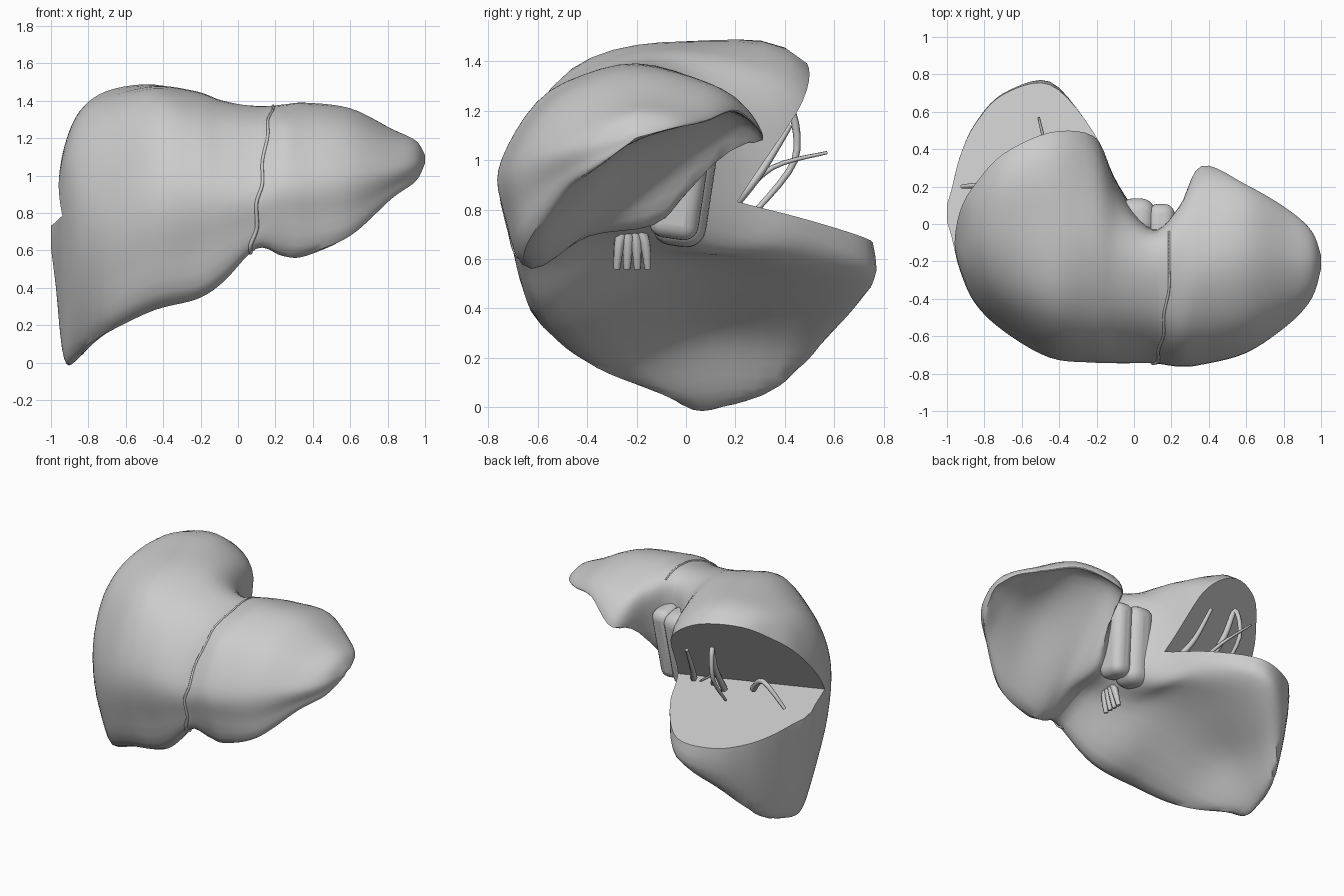
import bpy, bmesh, math
from mathutils import Vector

cube = bpy.data.objects.get("Cube")
if cube:
    bpy.data.objects.remove(cube)

grey = bpy.data.materials.new("light_grey")
grey.use_nodes = True
grey.diffuse_color = (0.6, 0.6, 0.6, 1)
grey.node_tree.nodes["Principled BSDF"].inputs["Base Color"].default_value = (0.6, 0.6, 0.6, 1)
STEPS = 5


def spline(points, closed):
    """Smooth curve through the given points."""
    count = len(points)
    pick = (lambda i: points[i % count]) if closed else (lambda i: points[max(0, min(count - 1, i))])
    result = []
    for i in range(count if closed else count - 1):
        a, b, c, d = (pick(i + k) for k in (-1, 0, 1, 2))
        for s in range(STEPS):
            t = s / STEPS
            result.append(b + (c - a) * t / 2 + (a * 2 - b * 5 + c * 4 - d) * t * t / 2
                          + (b * 3 - a - c * 3 + d) * t ** 3 / 2)
    return result if closed else result + [points[-1]]


def section(x, *outline):
    return [Vector((x, y, z)) for y, z in outline]


def shrink(source, x, y, z, factor):
    """Smaller copy of a section, used to round off an end."""
    centre = Vector((source[0].x, y, z))
    moved = [centre.lerp(p, factor) for p in source]
    return [Vector((x, p.y, p.z)) for p in moved]


def mesh_object(name, bm):
    bmesh.ops.recalc_face_normals(bm, faces=bm.faces)
    mesh = bpy.data.meshes.new(name)
    bm.to_mesh(mesh)
    bm.free()
    obj = bpy.data.objects.new(name, mesh)
    bpy.context.collection.objects.link(obj)
    mesh.materials.append(grey)
    return obj


def smooth(obj):
    bpy.ops.object.select_all(action='DESELECT')
    obj.select_set(True)
    bpy.context.view_layer.objects.active = obj
    bpy.ops.object.shade_smooth_by_angle(angle=math.radians(40))


def loft(name, rings):
    bm = bmesh.new()
    rows = [[bm.verts.new(p) for p in ring] for ring in rings]
    n = len(rows[0])
    for low, high in zip(rows, rows[1:]):
        for i in range(n):
            j = (i + 1) % n
            bm.faces.new((low[i], low[j], high[j], high[i]))
    bm.faces.new(rows[0])
    bm.faces.new(rows[-1])
    return mesh_object(name, bm)


def tube(name, points, radius):
    curve = bpy.data.curves.new(name, 'CURVE')
    curve.dimensions = '3D'
    curve.bevel_depth = radius
    curve.bevel_resolution = 1
    curve.use_fill_caps = True
    path = spline([Vector(p) for p in points], False)
    line = curve.splines.new('POLY')
    line.points.add(len(path) - 1)
    for k, p in enumerate(path):
        line.points[k].co = (*p, 1)
        line.points[k].radius = 1.2 - 0.7 * k / len(path)
    curve.materials.append(grey)
    obj = bpy.data.objects.new(name, curve)
    bpy.context.collection.objects.link(obj)


def rounded_block(name, centre, size, tilt):
    bpy.ops.mesh.primitive_cube_add(size=1, location=centre, rotation=tilt)
    obj = bpy.context.object
    obj.name = name
    for v in obj.data.vertices:
        v.co = Vector(c * s for c, s in zip(v.co, size))
    bevel = obj.modifiers.new("rounding", 'BEVEL')
    bevel.width = min(size) * 0.4
    bevel.segments = 5
    obj.data.materials.append(grey)
    smooth(obj)


# Cross-sections (y, z): lower front rim, up the front, over the dome, down the back, underside
right = [
    section(-.93, (-.02, .08), (-.2, .5), (-.25, .85), (-.18, 1.08), (0, 1.15), (.17, 1.08),
            (.36, .75), (.28, .22), (.12, .04)),
    section(-.85, (-.12, .07), (-.36, .45), (-.42, .85), (-.28, 1.18), (-.03, 1.33), (.23, 1.26),
            (.53, .72), (.42, .14), (.16, .04)),
    section(-.7, (-.36, .16), (-.53, .48), (-.56, .85), (-.37, 1.26), (0, 1.43), (.4, 1.37),
            (.69, .68), (.57, .29), (.1, .29)),
    section(-.45, (-.5, .28), (-.67, .58), (-.7, .95), (-.45, 1.37), (0, 1.48), (.49, 1.39),
            (.74, .7), (.67, .5), (.05, .45)),
    section(-.22, (-.55, .34), (-.69, .62), (-.73, .95), (-.5, 1.31), (-.05, 1.45), (.45, 1.28),
            (.5, .8), (.4, .62), (-.05, .57)),
]
middle = [
    section(-.08, (-.59, .43), (-.71, .68), (-.73, .95), (-.5, 1.28), (-.15, 1.4), (.12, 1.27),
            (.2, .95), (.15, .66), (-.2, .62)),
    section(.1, (-.64, .61), (-.72, .75), (-.73, .95), (-.53, 1.25), (-.25, 1.37), (-.06, 1.31),
            (-.03, 1.05), (-.07, .78), (-.36, .71)),
    section(.24, (-.63, .57), (-.74, .8), (-.745, 1), (-.55, 1.28), (-.2, 1.38), (.05, 1.3),
            (.08, 1.12), (-.06, .79), (-.38, .7)),
]
left = [
    section(.36, (-.62, .57), (-.73, .8), (-.735, 1), (-.54, 1.27), (-.2, 1.39), (.18, 1.26),
            (.31, 1.08), (.17, 1.12), (-.25, .85)),
    section(.6, (-.6, .68), (-.67, .83), (-.675, 1.02), (-.5, 1.25), (-.2, 1.36), (.1, 1.3),
            (.21, 1.2), (.1, 1.19), (-.25, 1.02)),
    section(.82, (-.47, .88), (-.52, .94), (-.535, 1.04), (-.4, 1.18), (-.2, 1.25), (0, 1.22),
            (.08, 1.16), (0, 1.14), (-.24, 1.06)),
]
start = shrink(right[0], -.975, .06, .7, .42)
tip = shrink(left[-1], .95, -.2, 1.1, .58)
stations = [shrink(start, -1, .06, .72, .35), start] + right + middle + left + [tip, shrink(tip, 1, -.2, 1.09, .2)]
columns = [spline(list(column), False) for column in zip(*stations)]
rings = [spline(list(ring), True) for ring in zip(*columns)]
seam = STEPS * 8 + 1

# Lobes, split along the front ligament
right_lobe = loft("right_lobe", rings[:seam + 1])
left_lobe = loft("left_lobe", rings[seam:])

# Wedge-shaped opening at the back of the right lobe
bm = bmesh.new()
ends = []
for end in (Vector((-1.41, -.46, .76)), Vector((.1, .3, .842))):
    offsets = (Vector(), Vector((-.5, .64, 1.08)), Vector((-.86, 1.12, -.34)))
    ends.append([bm.verts.new(end + o) for o in offsets])
for i in range(3):
    j = (i + 1) % 3
    bm.faces.new((ends[0][i], ends[0][j], ends[1][j], ends[1][i]))
for triangle in ends:
    bm.faces.new(triangle)
wedge = mesh_object("wedge_cutter", bm)
wedge.hide_render = True
cut = right_lobe.modifiers.new("opening", 'BOOLEAN')
cut.operation = 'DIFFERENCE'
cut.solver = 'EXACT'
cut.object = wedge
bpy.context.view_layer.objects.active = right_lobe
bpy.ops.object.modifier_apply(modifier=cut.name)
bpy.data.objects.remove(wedge)
smooth(right_lobe)
smooth(left_lobe)

# Thin ligament, leaning across the surface near the seam
lean = [rings[seam + round((rings[seam][k].z - 1) * 5)][k] for k in range(0, STEPS * 5, 2)]
tube("ligament", lean, .01)

# Small lobes at the back between the large ones
rounded_block("caudate_lobe", (0, 0, .92), (.2, .22, .54), (-.15, .08, 0))
rounded_block("caudate_process", (.13, -.02, .93), (.15, .2, .5), (-.15, .08, 0))

# Vessels in the opening and below the middle
tube("rear_vein", [(-.42, .17, .8), (-.47, .34, 1.02), (-.5, .42, 1.2), (-.52, .44, 1.0), (-.5, .27, .78)], .02)
tube("rear_vein_branch", [(-.35, .2, .83), (-.45, .35, .97), (-.51, .57, 1.03)], .012)
tube("outer_vein", [(-.6, .1, .82), (-.75, .2, .95), (-.92, .2, .8)], .02)
tube("inner_vein", [(-.2, .2, .83), (-.26, .3, .95), (-.3, .42, 1.14)], .02)
for k in range(4):
    spread = k * .035
    tube("portal_vessel", [(.02, -.25 + spread / 2, .75), (.02, -.27 + spread, .66),
                           (0, -.28 + spread * 1.2, .56)], .026)
